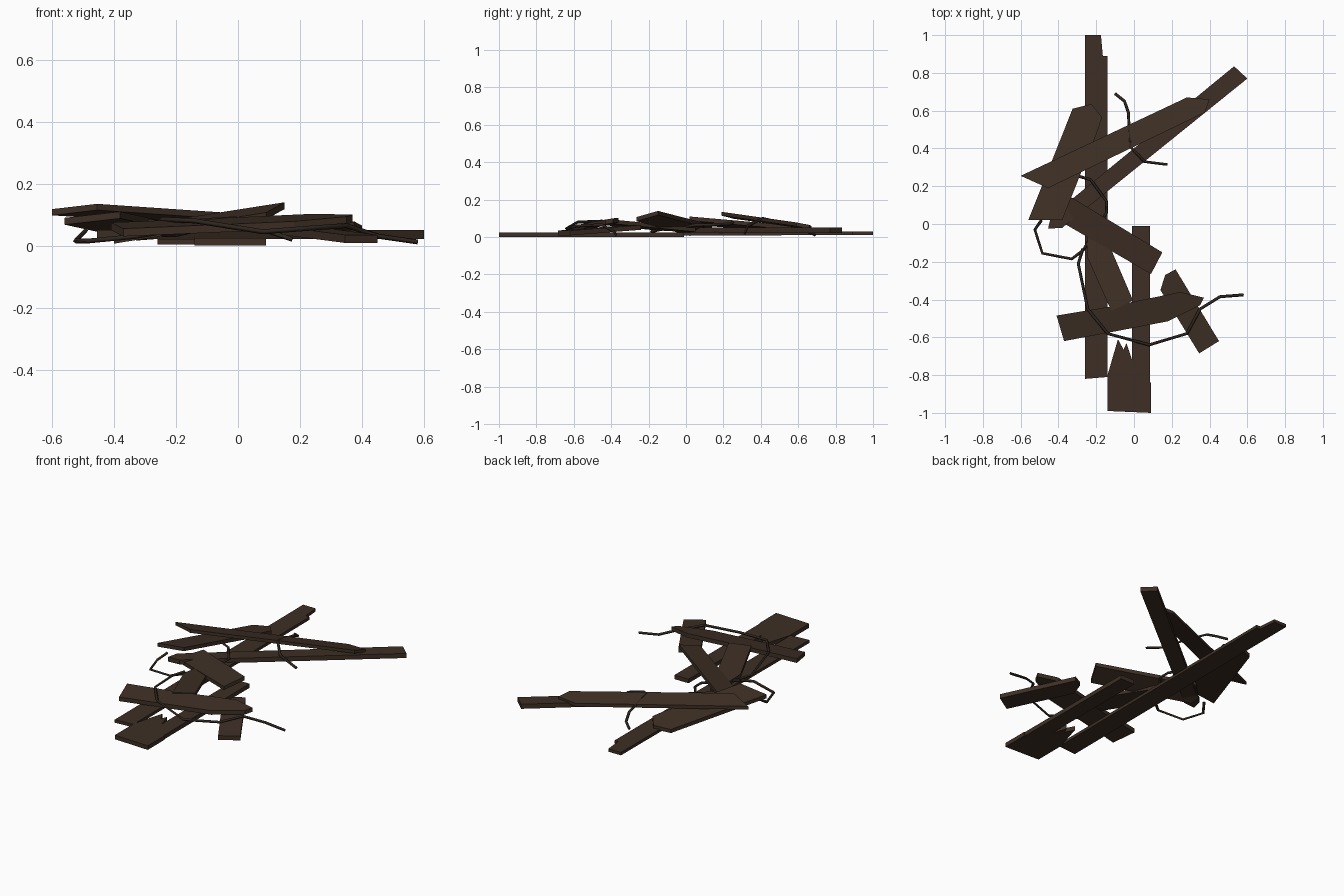
import bpy, bmesh
from mathutils import Vector


def material(name, rgb):
    m = bpy.data.materials.new(name)
    m.diffuse_color = (*rgb, 1)
    return m


WOOD = material("dark_wood", (0.047, 0.028, 0.018))
WIRE = material("rusty_wire", (0.028, 0.019, 0.014))


def plank(name, outline, top, thick=0.025):
    """Broken board: plan outline, tilted to a top plane through three points."""
    a, b, c = (Vector(p) for p in top)
    n = (b - a).cross(c - a)
    bm = bmesh.new()
    verts = []
    for x, y in outline:
        z = a.z - (n.x * (x - a.x) + n.y * (y - a.y)) / n.z
        verts.append(bm.verts.new((x, y, z - thick)))
    face = bm.faces.new(verts)
    ext = bmesh.ops.extrude_face_region(bm, geom=[face])
    up = [g for g in ext["geom"] if isinstance(g, bmesh.types.BMVert)]
    bmesh.ops.translate(bm, verts=up, vec=(0, 0, thick))
    bmesh.ops.recalc_face_normals(bm, faces=bm.faces)
    me = bpy.data.meshes.new(name)
    bm.to_mesh(me)
    bm.free()
    me.materials.append(WOOD)
    bpy.context.collection.objects.link(bpy.data.objects.new(name, me))


def wire(name, pts, radius=0.008):
    """Bent wire with a square section."""
    cu = bpy.data.curves.new(name, "CURVE")
    cu.dimensions = "3D"
    cu.bevel_depth = radius
    cu.bevel_resolution = 0
    cu.use_fill_caps = True
    s = cu.splines.new("POLY")
    s.points.add(len(pts) - 1)
    for p, co in zip(s.points, pts):
        p.co = (*co, 1)
    cu.materials.append(WIRE)
    bpy.context.collection.objects.link(bpy.data.objects.new(name, cu))


# Ground boards
plank("long_board",
      [(-.26, 1), (-.175, 1), (-.165, .89), (-.14, .89), (-.14, -.81), (-.26, -.82)],
      [(-.26, 1, .03), (-.14, 1, .03), (-.2, -.82, .022)], .018)
plank("split_board",
      [(-.14, -.99), (.09, -1), (.09, -.84), (.085, -.84), (.085, -.01), (-.01, -.01),
       (-.01, -.72), (-.04, -.63), (-.055, -.665), (-.085, -.61), (-.14, -.8)],
      [(-.14, -1, .025), (.09, -1, .025), (0, 0, .025)], .025)

# Boards lying across
plank("diagonal_board",
      [(.53, .835), (.6, .77), (-.38, -.02), (-.455, -.025), (-.44, .04)],
      [(.53, .835, .05), (.6, .77, .05), (-.45, 0, .05)], .028)
plank("top_board",
      [(-.6, .255), (.28, .67), (.4, .66), (.375, .59), (-.455, .19)],
      [(-.6, .255, .118), (-.455, .19, .135), (.4, .66, .065)], .02)
plank("left_board",
      [(-.56, .02), (-.325, .61), (-.225, .635), (-.17, .565), (-.19, .5), (-.38, .02)],
      [(-.56, .02, .09), (-.38, .02, .11), (-.2, .63, .05)], .022)
plank("raised_board",
      [(-.33, .14), (.15, -.15), (.09, -.265), (-.4, .02), (-.4, .08)],
      [(.15, -.15, .14), (.09, -.265, .107), (-.33, .14, .065)], .022)
plank("short_board",
      [(-.245, -.02), (-.2, .05), (-.005, -.405), (-.12, -.46), (-.25, -.17)],
      [(-.12, -.46, .088), (-.005, -.405, .095), (-.2, .05, .05)], .022)
plank("front_board",
      [(-.41, -.485), (-.14, -.44), (.245, -.36), (.37, -.39), (.35, -.43),
       (.18, -.515), (-.37, -.62)],
      [(-.37, -.62, .055), (-.41, -.485, .075), (.36, -.39, .1)], .025)
plank("right_board",
      [(.22, -.24), (.45, -.62), (.345, -.685), (.14, -.35), (.165, -.27)],
      [(.22, -.24, .065), (.45, -.62, .035), (.345, -.685, .035)], .026)

# Bent wires
wire("left_wire",
     [(-.49, .02, .05), (-.525, -.03, .015), (-.485, -.155, .015), (-.33, -.185, .03),
      (-.27, -.14, .04), (-.145, .06, .065), (-.145, .12, .065), (-.23, .235, .07),
      (-.3, .255, .08)])
wire("front_wire",
     [(-.27, -.13, .05), (-.295, -.21, .05), (-.245, -.45, .085), (-.14, -.58, .08),
      (.08, -.64, .045), (.28, -.58, .06), (.35, -.45, .065), (.455, -.385, .03),
      (.58, -.375, .012)])
wire("back_wire",
     [(-.1, .69, .012), (-.05, .65, .03), (-.03, .59, .06), (-.02, .41, .1),
      (.055, .33, .06), (.175, .315, .02)])
